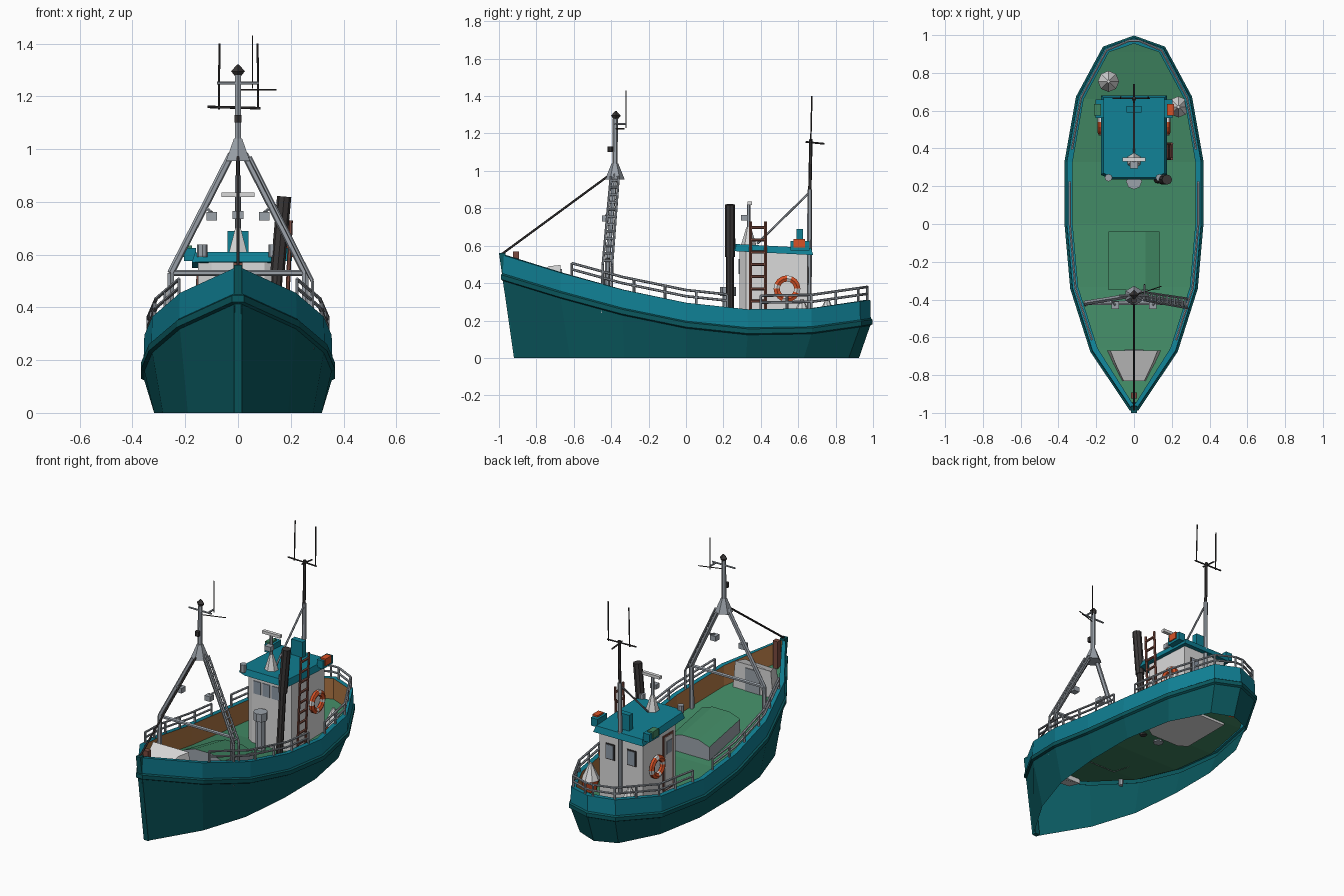
import bpy, bmesh, math
from mathutils import Vector, Matrix

if "Cube" in bpy.data.objects:
    bpy.data.objects.remove(bpy.data.objects["Cube"])

def colour(name, r, g, b):
    m = bpy.data.materials.new(name)
    m.diffuse_color = [((c / 255 + .055) / 1.055) ** 2.4 for c in (r, g, b)] + [1]
    m.use_nodes = True
    m.node_tree.nodes["Principled BSDF"].inputs["Base Color"].default_value = m.diffuse_color
    return m

TEAL = colour("teal", 16, 128, 148)
HULL = colour("dark teal", 10, 88, 94)
GREEN = colour("deck green", 64, 134, 98)
GREY = colour("pipe grey", 155, 162, 170)
WHITE = colour("white", 218, 218, 218)
BROWN = colour("wood brown", 172, 116, 66)
RUST = colour("rust brown", 122, 74, 62)
DARK = colour("charcoal", 58, 55, 55)
ORANGE = colour("orange red", 215, 82, 38)
GLASS = colour("window grey", 140, 152, 165)

def finish(name, bm, *mats, fix=True):
    if fix:
        bmesh.ops.recalc_face_normals(bm, faces=bm.faces)
    me = bpy.data.meshes.new(name)
    bm.to_mesh(me)
    bm.free()
    for m in mats:
        me.materials.append(m)
    ob = bpy.data.objects.new(name, me)
    bpy.context.collection.objects.link(ob)
    return ob

def add_rod(bm, a, b, r, r2=None, n=6):
    a, b = Vector(a), Vector(b)
    d = b - a
    mat = Matrix.Translation((a + b) / 2) @ d.to_track_quat('Z', 'Y').to_matrix().to_4x4()
    bmesh.ops.create_cone(bm, cap_ends=True, segments=n, radius1=r,
                          radius2=r if r2 is None else r2, depth=d.length, matrix=mat)

def rods(name, paths, r, mat, r2=None, n=6):
    bm = bmesh.new()
    for p in paths:
        for a, b in zip(p, p[1:]):
            add_rod(bm, a, b, r, r2, n)
    return finish(name, bm, mat)

def prism(name, low, high, mat):
    bm = bmesh.new()
    lo, hi = [bm.verts.new(p) for p in low], [bm.verts.new(p) for p in high]
    k = len(lo)
    bm.faces.new(lo)
    bm.faces.new(hi)
    for i in range(k):
        bm.faces.new((lo[i], lo[(i + 1) % k], hi[(i + 1) % k], hi[i]))
    return finish(name, bm, mat)

def box(name, x0, x1, y0, y1, z0, z1, mat):
    q = [(x0, y0), (x1, y0), (x1, y1), (x0, y1)]
    return prism(name, [(*p, z0) for p in q], [(*p, z1) for p in q], mat)

def ladder(name, a0, a1, b0, b1, n, r, mat):
    a0, a1, b0, b1 = map(Vector, (a0, a1, b0, b1))
    rungs = [[a0.lerp(a1, (i + .5) / n), b0.lerp(b1, (i + .5) / n)] for i in range(n)]
    return rods(name, [[a0, a1], [b0, b1]] + rungs, r, mat)

# Hull: half outlines from bow to stern, (x, y, sheer height) and bottom (x, y)
SHEER = [(.012, -.98, .55), (.22, -.67, .455), (.325, -.34, .365), (.355, 0, .295),
         (.355, .33, .26), (.295, .67, .265), (.155, .93, .302), (0, .985, .31)]
BASE = [(.012, -.915), (.19, -.62), (.285, -.33), (.318, 0), (.318, .32), (.262, .63), (.135, .87), (0, .925)]

def full(half):
    return half + [(-p[0], *p[1:]) for p in reversed(half[:-1])]

top = full(SHEER)
N = len(top)

def ring(off, drop):
    out = []
    for i, (x, y, z) in enumerate(top):
        a, b = Vector(top[i - 1][:2]), Vector(top[(i + 1) % N][:2])
        t = (b - a).normalized()
        nx, ny = x + t.y * off, y - t.x * off
        out.append((0 if nx * x < 0 else nx, ny, z - drop))
    return out

deck_ring = ring(-.03, .13)
rows = [[(x, y, 0) for x, y in full(BASE)], ring(.0, .137), ring(.013, .13), ring(.013, .105),
        ring(.003, .098), ring(0, 0), ring(-.03, 0), deck_ring]
bm = bmesh.new()
vs = [[bm.verts.new(p) for p in r] for r in rows]
for j, m in enumerate((0, 0, 0, 0, 1, 1, 2)):
    for i in range(N):
        k = (i + 1) % N
        bm.faces.new((vs[j][i], vs[j][k], vs[j + 1][k], vs[j + 1][i])).material_index = m
finish("hull", bm, HULL, TEAL, BROWN, fix=False)

bm = bmesh.new()
dv = [bm.verts.new(p) for p in deck_ring]
for i in range(N // 2):
    ids = dict.fromkeys([i, i + 1, N - 2 - i, N - 1 - i])
    bm.faces.new([dv[k] for k in ids])
finish("deck", bm, GREEN, fix=False)
prism("stem", [(s * .016, y, 0) for s, y in ((-1, -.92), (1, -.92), (1, -.89), (-1, -.89))],
      [(s * .016, y, .56) for s, y in ((-1, -1), (1, -1), (1, -.965), (-1, -.965))], HULL)

def gunwale(y, up):
    for (x0, y0, z0), (x1, y1, z1) in zip(SHEER, SHEER[1:]):
        if y <= y1:
            t = (y - y0) / (y1 - y0)
            return Vector((max(0, x0 + (x1 - x0) * t - .015), y, z0 + (z1 - z0) * t + up))
    return Vector((0, y, .31 + up))

def flip(p):
    return Vector((-p[0], p[1], p[2]))

# Railings along the gunwale
for s, label in ((1, "right"), (-1, "left")):
    side = (lambda p: p) if s > 0 else flip
    paths = [[side(gunwale(y, u)) for y in (-.61, -.34, 0, .22)] for u in (.035, .068)]
    paths += [[side(gunwale(-.61 + .83 * i / 5, u)) for u in (0, .068)] for i in range(6)]
    rods(label + "_railing", paths, .007, GREY)
ys = (.4, .67, .92, .97)
paths = []
for u in (.035, .072):
    h = [gunwale(y, u) for y in ys]
    paths.append(h + [flip(p) for p in reversed(h)])
for y in (.4, .54, .67, .8, .92, .97):
    p = [gunwale(y, 0), gunwale(y, .072)]
    paths += [p, [flip(q) for q in p]]
rods("stern_railing", paths, .007, GREY)

# Wheelhouse with roof, windows and door
plan = [(-.1, .285), (.1, .285), (.152, .32), (.152, .65), (-.152, .65), (-.152, .32)]
prism("cabin", [(x, y, .12) for x, y in plan], [(x, y, .57) for x, y in plan], WHITE)
eave = [(-.12, .235), (.12, .235), (.175, .26), (.175, .68), (-.175, .68), (-.175, .26)]
prism("cabin_roof", [(x, y, .572 - (y - .235) * .05) for x, y in eave],
      [(x * .93, .46 + (y - .46) * .95, .61 - (y - .235) * .05) for x, y in eave], TEAL)
for i in (-1, 0, 1):
    box("front_window", i * .064 - .025, i * .064 + .025, .281, .286, .45, .53, GLASS)
for x in (-.075, .075):
    box("rear_window_frame", x - .032, x + .032, .649, .654, .39, .49, DARK)
    box("rear_window", x - .025, x + .025, .65, .657, .397, .483, GLASS)
box("door_frame", -.157, -.15, .35, .45, .17, .52, RUST)
box("door_panel", -.16, -.15, .362, .438, .18, .508, WHITE)
box("door_window", -.163, -.155, .375, .425, .4, .48, GLASS)

# Life rings, orange and white by sector
for s in (1, -1):
    bm = bmesh.new()
    g = [[bm.verts.new((s * .178 + .016 * math.cos(b), .54 + (.055 + .019 * math.sin(b)) * math.cos(a),
                        .37 + (.055 + .019 * math.sin(b)) * math.sin(a)))
          for b in [math.tau * j / 6 for j in range(6)]] for a in [math.tau * i / 16 for i in range(16)]]
    for i in range(16):
        for j in range(6):
            f = bm.faces.new((g[i][j], g[i - 1][j], g[i - 1][j - 1], g[i][j - 1]))
            f.material_index = 1 if i % 4 == 0 else 0
    finish("life_ring", bm, ORANGE, WHITE)

# Roof fittings: light boards, stack box, searchlights, radar
for s, lamp in ((1, ORANGE), (-1, GREEN)):
    box("light_board", s * .16, s * .205, .56, .66, .575, .625, TEAL)
    box("side_light", s * .175, s * .212, .575, .635, .59, .635, lamp)
    rods("searchlight", [[(s * .135, .245, .59), (s * .135, .245, .638)]], .02, GREY, n=8)
box("roof_box", -.04, .04, .59, .625, .58, .69, TEAL)
rods("radar_cone", [[(0, .335, .59), (0, .335, .7)]], .045, WHITE, .012, 6)
rods("radar_post", [[(0, .335, .68), (0, .335, .82)]], .01, GREY)
box("radar_bar", -.062, .062, .33, .352, .818, .836, WHITE)
box("radar_lamp", -.02, .02, .295, .33, .735, .765, GREY)

# Exhaust, vent and side ladder
rods("exhaust_lower", [[(.125, .235, .13), (.15, .235, .55)]], .021, DARK, n=8)
rods("exhaust_upper", [[(.15, .235, .54), (.175, .235, .82)]], .027, DARK, n=8)
rods("deck_vent", [[(0, .225, .13), (0, .225, .33)]], .03, GREY, n=8)
rods("deck_vent_cap", [[(0, .225, .33), (0, .225, .38)]], .042, GREY, n=8)
ladder("cabin_ladder", (.175, .345, .14), (.2, .345, .73), (.175, .425, .14), (.2, .425, .73), 9, .008, RUST)

# Rear mast with aerials
rods("rear_mast", [[(0, .658, .2), (0, .662, .9)]], .013, GREY)
rods("rear_mast_top", [[(0, .662, .89), (0, .668, 1.17)]], .009, DARK)
rods("rear_crossbars", [[(-.115, .665, 1.16), (.085, .665, 1.155)], [(0, .64, 1.155), (0, .74, 1.145)]], .005, DARK)
rods("rear_aerials", [[(x, .667, 1.15), (x * .98, .673, 1.4)] for x in (-.072, .076)], .004, DARK)
rods("rear_stay", [[(0, .655, .88), (0, .38, .61)]], .006, GREY)

# Front A-frame mast with ladder, lamps and stay
for s in (1, -1):
    rods("frame_leg", [[(s * .255, -.425, .22), (s * .255, -.418, .53), (s * .025, -.38, .98)]], .014, GREY)
    box("frame_lamp", s * .1 - .02, s * .1 + .02, -.45, -.41, .73, .762, GREY)
    rods("frame_lamp_arm", [[(s * .1, -.43, .76), (s * .125, -.395, .78)]], .006, GREY)
rods("frame_crossbar", [[(-.255, -.418, .53), (.255, -.418, .53)]], .011, GREY)
for y in (-.025, .025):
    rods("frame_ladder_foot", [[(.282, y - .425, .24), (.282, y - .42, .5)]], .007, GREY)
ladder("frame_ladder", (.282, -.445, .5), (.045, -.402, .97), (.282, -.395, .5), (.045, -.36, .97), 12, .007, GREY)
rods("mast_head", [[(0, -.38, .955), (0, -.38, 1.04)]], .052, GREY, .018)
rods("front_pole", [[(0, -.38, 1.0), (0, -.378, 1.28)]], .014, GREY)
rods("front_yard", [[(-.08, -.378, 1.25), (.08, -.378, 1.25)], [(.055, -.378, 1.25), (.055, -.32, 1.25)]], .006, GREY)
rods("front_aerial", [[(.055, -.32, 1.23), (.055, -.32, 1.43)], [(0, -.378, 1.225), (.145, -.33, 1.225)]], .003, DARK)
rods("mast_lamp", [[(0, -.405, 1.1), (0, -.405, 1.13)]], .015, DARK)
rods("masthead_light_low", [[(0, -.375, 1.27), (0, -.375, 1.295)]], .006, DARK, .026, 4)
rods("masthead_light_top", [[(0, -.375, 1.295), (0, -.375, 1.32)]], .026, DARK, .004, 4)
rods("fore_stay", [[(0, -.42, .97), (0, -.985, .555)]], .006, DARK)

# Cargo hatch: grey sides, cambered green lid
bm = bmesh.new()
prof = [(-.135, 0), (-.135, .085), (-.06, .112), (.06, .112), (.135, .085), (.135, 0)]
e = [[bm.verts.new((x, y, z + h)) for x, h in prof] for y, z in ((-.35, .235), (-.04, .175))]
for i in range(5):
    bm.faces.new((e[0][i], e[0][i + 1], e[1][i + 1], e[1][i])).material_index = 1 if 0 < i < 4 else 0
bm.faces.new(e[0])
bm.faces.new(e[1])
finish("cargo_hatch", bm, GREY, GREEN)

# Fore companionway, samson post
h = [(.125, -.67, .3, .497), (.1, -.735, .3, .49), (.055, -.83, .36, .43)]
loop = h + [(-x, y, a, b) for x, y, a, b in reversed(h)]
prism("fore_house", [(x * 1.15, y, a) for x, y, a, b in loop], [(x, y, b) for x, y, a, b in loop], WHITE)
box("fore_house_door", -.05, .05, -.672, -.664, .33, .475, GREY)
box("samson_post", -.017, .017, -.925, -.893, .36, .57, RUST)

# Deck buoys
for x, y in ((-.135, .755), (.235, .62)):
    rods("buoy_base", [[(x, y, .14), (x, y, .215)]], .035, ORANGE, .056, 8)
    rods("buoy_top", [[(x, y, .215), (x, y, .315)]], .056, WHITE, .008, 8)
